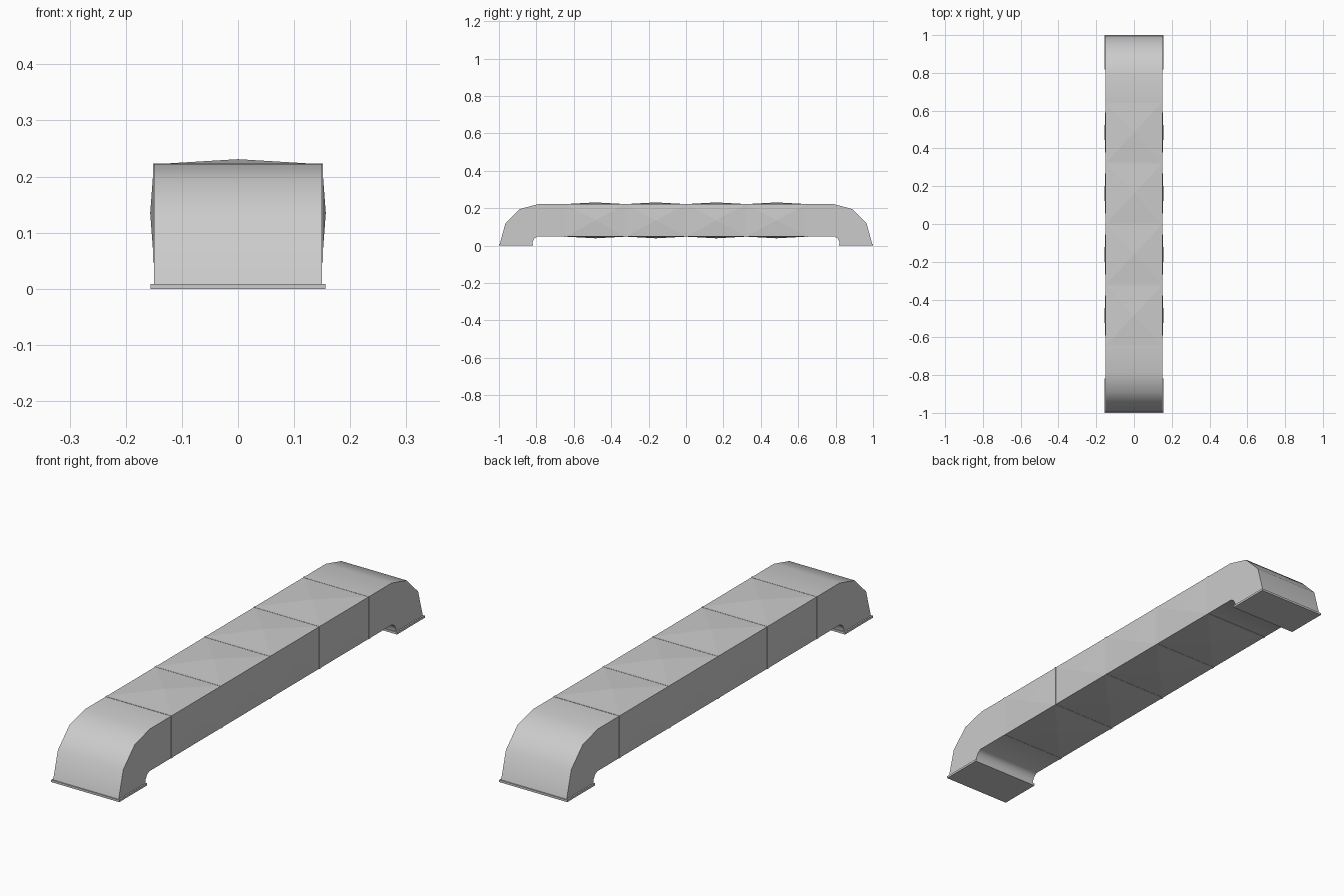
import bpy, bmesh, math

if "Cube" in bpy.data.objects:
    bpy.data.objects.remove(bpy.data.objects["Cube"])

W = 0.15            # half width of the duct
Z0, Z1 = 0.048, 0.222
L = 0.323           # length of one panel section


def finish(bm, name, smooth=None):
    bmesh.ops.recalc_face_normals(bm, faces=bm.faces)
    me = bpy.data.meshes.new(name)
    bm.to_mesh(me)
    bm.free()
    ob = bpy.data.objects.new(name, me)
    bpy.context.collection.objects.link(ob)
    if smooth:
        bpy.ops.object.select_all(action='DESELECT')
        ob.select_set(True)
        bpy.context.view_layer.objects.active = ob
        bpy.ops.object.shade_smooth_by_angle(angle=math.radians(smooth))
    return ob


def box_bm(x, y0, y1, z0, z1):
    bm = bmesh.new()
    bmesh.ops.create_cube(bm, size=1)
    for v in bm.verts:
        v.co = (v.co.x * 2 * x, y1 if v.co.y > 0 else y0, z1 if v.co.z > 0 else z0)
    return bm


# straight sections: four boxes whose long faces swell to a shallow pyramid
for i in range(4):
    y0 = (i - 2) * L
    bm = box_bm(W, y0, y0 + L, Z0, Z1)
    bm.normal_update()
    sides = [f for f in bm.faces if abs(f.normal.y) < 0.5]
    bulge = {f: f.normal.copy() for f in sides}
    for f, n in bulge.items():
        mid = f.calc_center_median() + n * (0.009 if abs(n.z) > 0.5 else 0.0065)
        centre = bmesh.ops.poke(bm, faces=[f])['verts'][0]
        centre.co = mid
    finish(bm, f"duct_section_{i + 1}")

# thin joint bands between sections
for i in range(5):
    y = (i - 2) * L
    e = 0.0012
    finish(box_bm(W + e, y - 0.006, y + 0.006, Z0 - e, Z1 + e), f"joint_band_{i + 1}")

# elbows turning down to the ground, each with a foot flange
profile = [(2 * L, Z1), (0.79, Z1), (0.89, 0.195), (0.965, 0.12), (0.998, 0.0),
           (0.822, 0.0), (0.82, 0.02), (0.811, 0.038), (0.795, Z0), (2 * L, Z0)]
for s, side in ((-1, "front"), (1, "back")):
    bm = bmesh.new()
    face = bm.faces.new([bm.verts.new((-W, s * y, z)) for y, z in profile])
    new = bmesh.ops.extrude_face_region(bm, geom=[face])['geom']
    bmesh.ops.translate(bm, vec=(2 * W, 0, 0),
                        verts=[g for g in new if isinstance(g, bmesh.types.BMVert)])
    finish(bm, f"{side}_elbow", 35)
    ya, yb = sorted((s * 0.818, s * 1.0))
    finish(box_bm(0.156, ya, yb, 0, 0.009), f"{side}_foot_flange")
